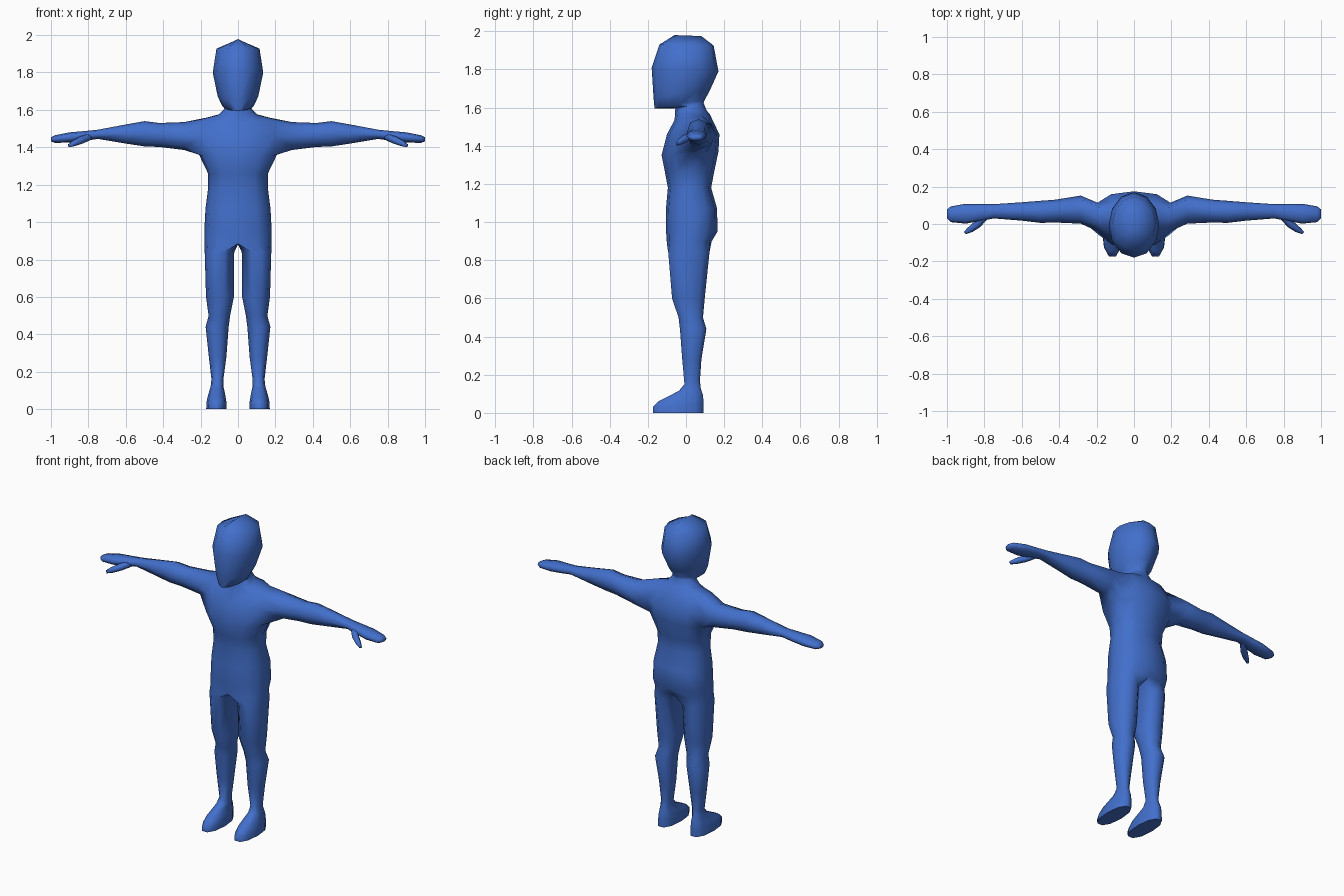
import bpy, bmesh
from math import sin, cos, pi, radians, copysign
from mathutils import Vector

bm = bmesh.new()
ARC = [pi * i / 6 for i in range(7)]                      # front centre -> side -> back centre
LEG = [pi / 2 + pi / 5 * (i - 3) for i in range(10)]      # full leg loop, first 7 match ARC


def power(v, e):
    return copysign(abs(v) ** e, v) if abs(v) > 1e-6 else 0.0


def ring(angles, zf, zb, w, yf, yb, e=1.0, cx=0.0):
    """Rounded cross-section, tilted from height zf at the front to zb at the back."""
    out = []
    for a in angles:
        t = (1 - power(cos(a), e)) / 2
        out.append(bm.verts.new((cx + w * power(sin(a), e), yf + (yb - yf) * t, zf + (zb - zf) * t)))
    return out


def skin(a, b, closed=True, skip=()):
    n = len(a)
    for i in range(n if closed else n - 1):
        if i not in skip:
            j = (i + 1) % n
            bm.faces.new((a[i], a[j], b[j], b[i]))


# Torso, neck and head: half rings (z front, z back, half width, y front, y back, squareness)
trunk = [
    (0.885, 0.90, 0.180, -0.100, 0.135, 0.80),
    (0.96, 0.95, 0.180, -0.105, 0.165, 0.80),
    (1.07, 1.07, 0.174, -0.105, 0.163, 0.80),
    (1.18, 1.18, 0.160, -0.095, 0.132, 0.85),
    (1.26, 1.26, 0.160, -0.110, 0.147, 0.85),
    (1.35, 1.37, 0.208, -0.128, 0.170, 0.85),   # lower arm opening
    (1.46, 1.46, 0.220, -0.100, 0.175, 0.85),
    (1.535, 1.565, 0.195, -0.060, 0.125, 0.90),  # upper arm opening
    (1.56, 1.585, 0.105, -0.058, 0.108, 1.0),
    (1.595, 1.625, 0.070, -0.056, 0.092, 1.0),
    (1.595, 1.64, 0.082, -0.165, 0.098, 1.2),   # jaw underside
    (1.65, 1.69, 0.108, -0.170, 0.125, 1.1),
    (1.81, 1.79, 0.135, -0.180, 0.170, 1.0),
    (1.93, 1.925, 0.115, -0.140, 0.145, 1.0),
    (1.98, 1.975, 0.0, -0.060, 0.080, 1.0),     # crown ridge
]
rows = [ring(ARC, *t) for t in trunk]
for k in range(len(rows) - 1):
    skin(rows[k], rows[k + 1], closed=False, skip=(2, 3) if k in (5, 6) else ())

# Leg and foot: full loops (z front, z back, inner x, outer x, y front, y back)
leg = [
    (0.84, 0.84, 0.020, 0.178, -0.098, 0.128),
    (0.60, 0.60, 0.022, 0.171, -0.077, 0.102),
    (0.50, 0.50, 0.042, 0.157, -0.042, 0.092),
    (0.44, 0.44, 0.050, 0.173, -0.035, 0.110),
    (0.28, 0.28, 0.062, 0.156, -0.022, 0.083),
    (0.15, 0.17, 0.078, 0.142, -0.010, 0.075),
    (0.115, 0.13, 0.078, 0.146, -0.040, 0.080),
    (0.06, 0.09, 0.068, 0.160, -0.150, 0.095),
    (0.03, 0.05, 0.062, 0.168, -0.180, 0.098),
    (0.0, 0.0, 0.062, 0.170, -0.178, 0.097),
]
crotch = [bm.verts.new((0, y, z)) for y, z in ((0.08, 0.885), (0.015, 0.88), (-0.05, 0.88))]
prev = rows[0] + crotch
for zf, zb, xi, xo, yf, yb in leg:
    cur = ring(LEG, zf, zb, (xo - xi) / 2, yf, yb, 0.9, (xi + xo) / 2)
    # the crotch edges on the centre line stay joined to the inner thigh
    skin(prev, cur)
    prev = cur
bm.faces.new(prev)

# Arm and hand: loops along x (x, y front, y back, z low, z high)
arm = [
    (0.285, 0.002, 0.152, 1.385, 1.535),
    (0.42, 0.008, 0.130, 1.402, 1.530),
    (0.50, 0.006, 0.124, 1.405, 1.540),
    (0.60, 0.018, 0.116, 1.420, 1.522),
    (0.75, 0.030, 0.106, 1.445, 1.494),
    (0.82, 0.016, 0.108, 1.435, 1.487),
    (0.90, 0.002, 0.108, 1.425, 1.480),
    (0.98, 0.010, 0.094, 1.424, 1.464),
    (1.00, 0.030, 0.078, 1.432, 1.454),
]
lo, mid, hi = rows[5], rows[6], rows[7]
prev = [mid[4], hi[4], hi[3], hi[2], mid[2], lo[2], lo[3], lo[4]]
bm.verts.remove(mid[3])
for x, y0, y1, z0, z1 in arm:
    cur = [bm.verts.new((x, (y0 + y1) / 2 + (y1 - y0) / 2 * power(cos(pi * i / 4), 0.9),
                         (z0 + z1) / 2 + (z1 - z0) / 2 * power(sin(pi * i / 4), 0.9))) for i in range(8)]
    skin(prev, cur)
    prev = cur
bm.faces.new(prev)

# Thumb: short tapered tube growing out of the palm
path = [((0.785, 0.055, 1.462), 0.020), ((0.835, 0.000, 1.440), 0.021),
        ((0.875, -0.030, 1.422), 0.017), ((0.903, -0.047, 1.409), 0.009)]
axis = (Vector(path[-1][0]) - Vector(path[0][0])).normalized()
side = axis.cross(Vector((0, 0, 1))).normalized()
up = side.cross(axis)
prev = None
for p, r in path:
    cur = [bm.verts.new(Vector(p) + side * r * cos(pi * i / 3) + up * r * sin(pi * i / 3)) for i in range(6)]
    if prev:
        skin(prev, cur)
    prev = cur
bm.faces.new(prev)

# Mirror the half into the whole body
geom = bm.verts[:] + bm.edges[:] + bm.faces[:]
bmesh.ops.mirror(bm, geom=geom, axis='X', merge_dist=0.0005)
bmesh.ops.remove_doubles(bm, verts=bm.verts[:], dist=0.0005)
bmesh.ops.recalc_face_normals(bm, faces=bm.faces[:])

mesh = bpy.data.meshes.new("body")
bm.to_mesh(mesh)
bm.free()
body = bpy.data.objects.new("body", mesh)
bpy.context.collection.objects.link(body)
blue = bpy.data.materials.new("blue")
blue.diffuse_color = (0.055, 0.16, 0.60, 1)
mesh.materials.append(blue)

bpy.context.view_layer.objects.active = body
body.select_set(True)
bpy.ops.object.shade_smooth_by_angle(angle=radians(75))
